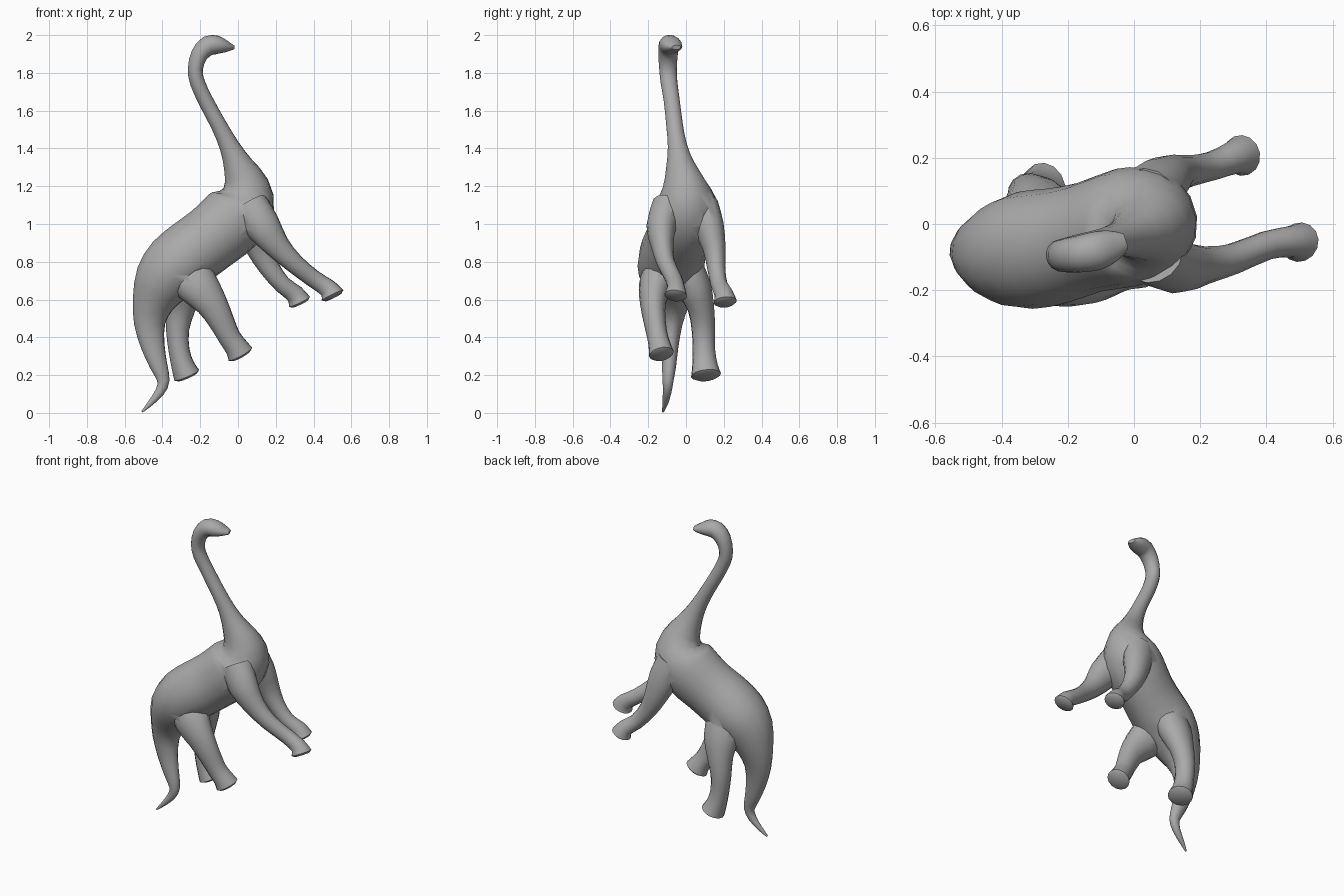
import bpy, bmesh, math
from mathutils import Vector

skin = bpy.data.materials.new("grey_skin")
skin.diffuse_color = (0.4, 0.4, 0.4, 1)


def spline(p, steps):
    """Catmull-Rom interpolation through rows of x, y, z, depth, width."""
    out = []
    for i in range(len(p) - 1):
        a, b, c, d = p[max(i - 1, 0)], p[i], p[i + 1], p[min(i + 2, len(p) - 1)]
        for s in range(steps):
            t = s / steps
            out.append([0.5 * (2 * q + (r - o) * t + (2 * o - 5 * q + 4 * r - u) * t * t
                               + (3 * q - o - 3 * r + u) * t ** 3)
                        for o, q, r, u in zip(a, b, c, d)])
    return out + [list(p[-1])]


def tube(name, rows, sides=14, steps=2, sole=False):
    """Loft elliptical rings along a curved path; depth is in the xz plane."""
    pts = spline(rows, steps)
    if sole:  # rounded pad under the foot
        a, b = Vector(pts[-2][:3]), Vector(pts[-1][:3])
        end = b + (b - a).normalized() * 0.012
        pts.append([*end, pts[-1][3] * 0.75, pts[-1][4] * 0.75])
    bm = bmesh.new()
    rings = []
    for i, p in enumerate(pts):
        t = (Vector(pts[min(i + 1, len(pts) - 1)][:3]) - Vector(pts[max(i - 1, 0)][:3])).normalized()
        side = Vector((-0.15, 1, 0))
        side = (side - t * side.dot(t)).normalized()
        up = t.cross(side)
        rings.append([bm.verts.new(Vector(p[:3]) + up * (p[3] * math.cos(k * math.tau / sides))
                                   + side * (p[4] * math.sin(k * math.tau / sides)))
                      for k in range(sides)])
    for r0, r1 in zip(rings, rings[1:]):
        for k in range(sides):
            j = (k + 1) % sides
            bm.faces.new((r0[k], r0[j], r1[j], r1[k]))
    bm.faces.new(rings[0])
    bm.faces.new(rings[-1])
    bmesh.ops.recalc_face_normals(bm, faces=bm.faces)
    me = bpy.data.meshes.new(name)
    bm.to_mesh(me)
    bm.free()
    me.materials.append(skin)
    ob = bpy.data.objects.new(name, me)
    bpy.context.collection.objects.link(ob)
    return ob


# tail, trunk, neck and head in one sweep
body = tube("body", [
    (-0.508, -0.122, 0.006, .005, .005),
    (-0.465, -0.11, 0.05, .015, .015),
    (-0.415, -0.10, 0.11, .025, .023),
    (-0.395, -0.095, 0.17, .033, .029),
    (-0.42, -0.09, 0.25, .047, .038),
    (-0.45, -0.085, 0.35, .063, .045),
    (-0.468, -0.08, 0.47, .083, .062),
    (-0.45, -0.08, 0.58, .112, .10),
    (-0.40, -0.085, 0.69, .155, .15),
    (-0.33, -0.08, 0.78, .175, .178),
    (-0.23, -0.065, 0.86, .178, .175),
    (-0.135, -0.04, 0.93, .178, .168),
    (-0.02, -0.01, 1.03, .185, .18),
    (0.035, 0.0, 1.12, .165, .165),
    (0.04, -0.01, 1.21, .122, .115),
    (0.0, -0.03, 1.31, .08, .076),
    (-0.045, -0.045, 1.41, .054, .052),
    (-0.10, -0.06, 1.52, .043, .045),
    (-0.17, -0.075, 1.65, .041, .043),
    (-0.215, -0.09, 1.75, .040, .045),
    (-0.226, -0.095, 1.82, .040, .047),
    (-0.205, -0.095, 1.895, .046, .052),
    (-0.16, -0.09, 1.943, .053, .056),
    (-0.11, -0.08, 1.948, .049, .058),
    (-0.065, -0.065, 1.94, .032, .048),
    (-0.025, -0.052, 1.935, .012, .025)], sides=16)

legs = [
    tube("front_leg_near", [
        (0.06, -0.10, 1.10, .10, .08),
        (0.13, -0.13, 0.99, .095, .08),
        (0.21, -0.125, 0.88, .068, .058),
        (0.30, -0.105, 0.79, .052, .047),
        (0.40, -0.065, 0.71, .047, .044),
        (0.475, -0.053, 0.66, .05, .048),
        (0.50, -0.055, 0.622, .064, .06)], sole=True),
    tube("front_leg_far", [
        (0.03, 0.09, 1.10, .10, .08),
        (0.075, 0.12, 0.99, .095, .08),
        (0.115, 0.15, 0.87, .072, .06),
        (0.165, 0.16, 0.77, .055, .048),
        (0.235, 0.175, 0.68, .047, .044),
        (0.30, 0.20, 0.63, .05, .05),
        (0.325, 0.207, 0.588, .062, .062)], sole=True),
    tube("hind_leg_near", [
        (-0.29, -0.12, 0.77, .12, .09),
        (-0.22, -0.16, 0.68, .115, .09),
        (-0.14, -0.175, 0.58, .085, .068),
        (-0.085, -0.165, 0.48, .068, .058),
        (-0.045, -0.15, 0.40, .060, .055),
        (-0.01, -0.138, 0.35, .062, .06),
        (0.012, -0.13, 0.312, .072, .066)], sole=True),
    tube("hind_leg_far", [
        (-0.29, 0.0, 0.77, .12, .09),
        (-0.29, 0.045, 0.66, .11, .09),
        (-0.305, 0.08, 0.55, .08, .07),
        (-0.32, 0.092, 0.44, .062, .062),
        (-0.312, 0.095, 0.33, .056, .06),
        (-0.292, 0.10, 0.25, .062, .068),
        (-0.272, 0.106, 0.20, .072, .08)], sole=True),
]

# merge the legs into one continuous skin
bpy.context.view_layer.objects.active = body
body.select_set(True)
for leg in legs:
    mod = body.modifiers.new("join_" + leg.name, "BOOLEAN")
    mod.operation = "UNION"
    mod.solver = "EXACT"
    mod.object = leg
    bpy.ops.object.modifier_apply(modifier=mod.name)
    bpy.data.objects.remove(leg)
bpy.ops.object.select_all(action="DESELECT")
body.select_set(True)
bpy.ops.object.shade_smooth_by_angle(angle=math.radians(40))
